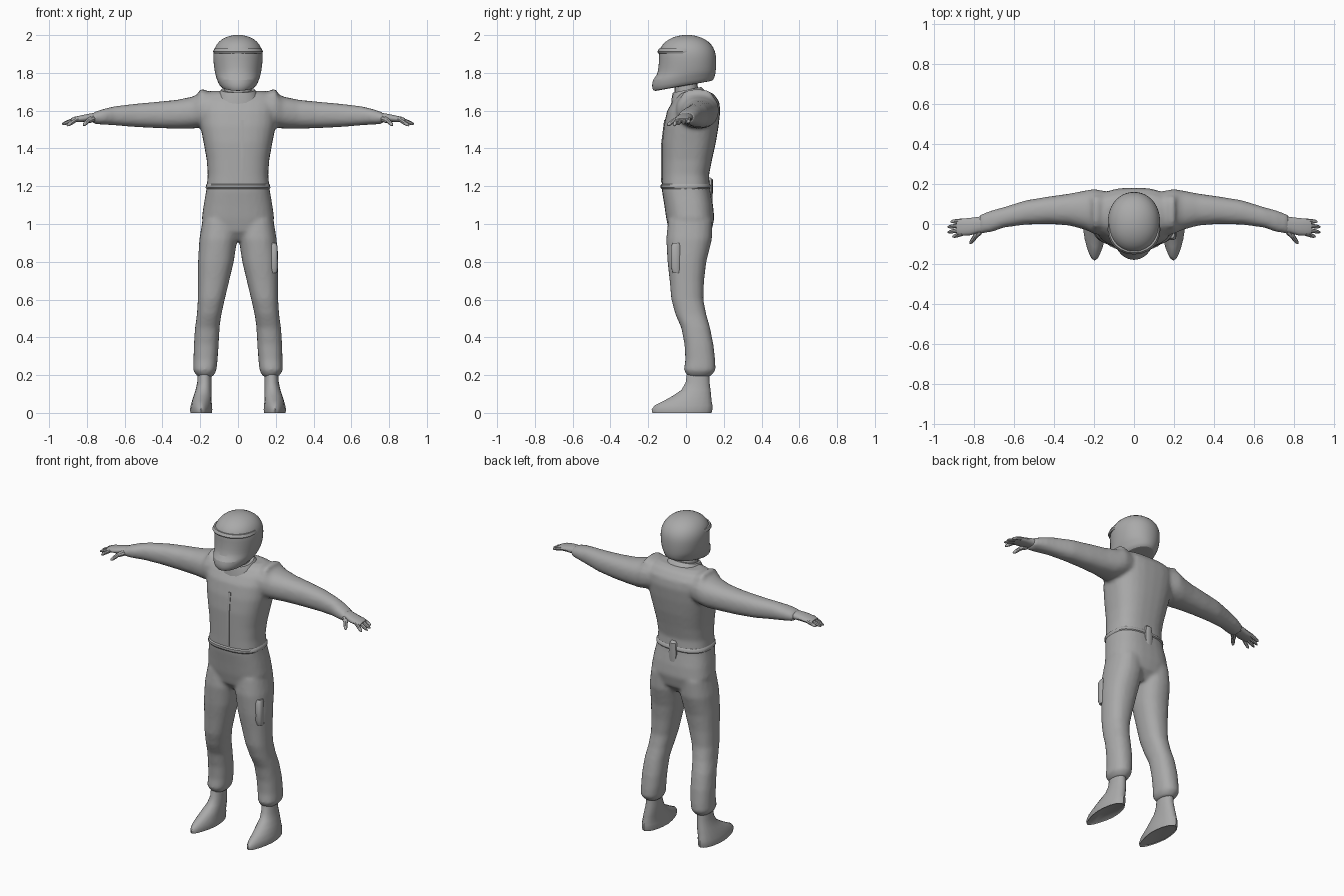
import bpy, bmesh, math
from mathutils import Vector

grey = bpy.data.materials.new("plain grey")
grey.diffuse_color = (0.4, 0.4, 0.4, 1)


def finish(name, bm, subsurf=0, angle=40):
    bmesh.ops.recalc_face_normals(bm, faces=bm.faces)
    me = bpy.data.meshes.new(name)
    bm.to_mesh(me)
    bm.free()
    me.materials.append(grey)
    ob = bpy.data.objects.new(name, me)
    bpy.context.collection.objects.link(ob)
    if subsurf:
        ob.modifiers.new("round", "SUBSURF").levels = subsurf
        ob.modifiers["round"].render_levels = subsurf
    bpy.ops.object.select_all(action="DESELECT")
    ob.select_set(True)
    bpy.context.view_layer.objects.active = ob
    bpy.ops.object.shade_smooth_by_angle(angle=math.radians(angle))
    return ob


def loft(bm, rings, n=20, power=2.3):
    """Skin closed rings given as (centre, u axis, v axis)."""
    loops = []
    for c, u, v in rings:
        loop = []
        for i in range(n):
            a = 2 * math.pi * i / n
            p, q = math.cos(a), math.sin(a)
            p = math.copysign(abs(p) ** (2 / power), p)
            q = math.copysign(abs(q) ** (2 / power), q)
            loop.append(bm.verts.new(Vector(c) + Vector(u) * p + Vector(v) * q))
        loops.append(loop)
    for a, b in zip(loops, loops[1:]):
        for i in range(n):
            bm.faces.new((a[i], a[(i + 1) % n], b[(i + 1) % n], b[i]))
    bm.faces.new(loops[0])
    bm.faces.new(loops[-1])


def upright(rows):
    """Rows of z, inner x, outer x, front y, back y, and optional tilt."""
    out = []
    for z, x0, x1, y0, y1, *t in rows:
        hy = (y1 - y0) / 2
        out.append((((x0 + x1) / 2, (y0 + y1) / 2, z), ((x1 - x0) / 2, 0, 0),
                    (0, hy, hy * (t[0] if t else 0))))
    return out


def sideways(rows, s):
    """Rows of x, low z, high z, front y, back y along an arm."""
    return [((s * x, (y0 + y1) / 2, (z0 + z1) / 2), (0, (y1 - y0) / 2, 0),
             (0, 0, (z1 - z0) / 2)) for x, z0, z1, y0, y1 in rows]


def mirror_rows(rows, s):
    return [(r[0], s * r[1], s * r[2], *r[3:]) for r in rows]


# Overalls: torso, shoulders, sleeves and trousers fused into one skin
torso = [(0.91, .07, -.05, .09), (0.96, .17, -.09, .135), (1.03, .192, -.105, .15),
         (1.10, .182, -.115, .143), (1.18, .168, -.128, .128), (1.26, .160, -.127, .122),
         (1.34, .166, -.127, .138), (1.43, .182, -.127, .158), (1.52, .200, -.118, .173),
         (1.60, .208, -.10, .182), (1.65, .208, -.07, .175), (1.69, .185, -.035, .145),
         (1.705, .14, 0, .11)]
sleeve = [(.12, 1.52, 1.70, -.06, .16), (.20, 1.51, 1.695, -.05, .175),
          (.24, 1.505, 1.675, -.03, .168), (.32, 1.505, 1.658, -.008, .152),
          (.42, 1.507, 1.648, 0, .138), (.54, 1.513, 1.637, -.003, .118),
          (.65, 1.522, 1.624, -.018, .084), (.71, 1.526, 1.61, -.04, .068),
          (.77, 1.53, 1.59, -.048, .045)]
trouser = [(1.02, .01, .188, -.095, .14), (.92, .004, .205, -.105, .138),
           (.80, .022, .212, -.098, .108), (.70, .046, .212, -.087, .096),
           (.60, .07, .213, -.078, .092), (.52, .088, .218, -.056, .108),
           (.45, .098, .228, -.025, .128), (.36, .102, .234, -.008, .146),
           (.28, .108, .236, -.004, .155), (.225, .114, .238, -.012, .157),
           (.205, .124, .225, .002, .14), (.19, .135, .212, .012, .125)]
bm = bmesh.new()
loft(bm, upright([(z, -w, w, a, b) for z, w, a, b in torso]), 28, 2.6)
for s in (-1, 1):
    loft(bm, sideways(sleeve, s))
    loft(bm, upright(mirror_rows(trouser, s)))
    # Raised shoulder seam
    loft(bm, sideways([(.15, 1.63, 1.698, -.02, .14), (.185, 1.62, 1.715, -.025, .145),
                       (.207, 1.62, 1.712, -.025, .145)], s))
suit = finish("overalls", bm, angle=60)
rm = suit.modifiers.new("fuse", "REMESH")
rm.mode, rm.voxel_size, rm.use_smooth_shade = "VOXEL", 0.011, True
sm = suit.modifiers.new("soften", "SMOOTH")
sm.factor, sm.iterations = 0.5, 5

# Neck and collar
bm = bmesh.new()
loft(bm, upright([(1.62, -.08, .08, -.06, .08), (1.80, -.065, .065, -.06, .05)]))
finish("neck", bm)
bm = bmesh.new()
loft(bm, upright([(1.64, -.13, .13, -.08, .13, .2), (1.69, -.105, .105, -.075, .10, .2),
                  (1.71, -.09, .09, -.07, .08, .2)]))
finish("collar", bm)

# Helmet with a tilted lower rim and a jutting chin guard
shell = [(1.732, -.065, .065, -.15, .12, .18), (1.728, -.095, .095, -.176, .142, .18),
         (1.752, -.108, .108, -.182, .152, .14), (1.778, -.117, .117, -.180, .156, .08),
         (1.795, -.122, .122, -.153, .158, .05), (1.83, -.128, .128, -.147, .161),
         (1.88, -.133, .133, -.143, .162), (1.915, -.131, .131, -.145, .156),
         (1.95, -.117, .117, -.128, .138), (1.98, -.087, .087, -.092, .102),
         (1.997, -.045, .045, -.045, .055), (2.001, -.012, .012, -.008, .018)]
bm = bmesh.new()
loft(bm, upright(shell), 24, 2.1)
finish("helmet", bm, 1)

# Visor brow: thin raised edge above the face opening
bm = bmesh.new()
loft(bm, upright([(1.903, -.128, .128, -.147, .10), (1.912, -.132, .132, -.152, .10),
                  (1.928, -.126, .126, -.143, .10)]), 24, 2.1)
finish("visor_brow", bm)

# Waistband, front placket, back tab and thigh pocket
bm = bmesh.new()
loft(bm, upright([(1.185, -.166, .166, -.128, .126), (1.192, -.171, .171, -.134, .132),
                  (1.206, -.170, .170, -.134, .131), (1.213, -.164, .164, -.127, .125)]), 28, 2.6)
finish("waistband", bm)
bm = bmesh.new()
loft(bm, upright([(1.22, .012, .03, -.132, -.12), (1.42, .012, .03, -.132, -.12),
                  (1.55, .012, .03, -.116, -.10)]), 8, 6)
finish("front_placket", bm)
bm = bmesh.new()
loft(bm, upright([(1.11, -.02, .02, .12, .139), (1.17, -.028, .028, .11, .142),
                  (1.235, -.022, .022, .10, .142), (1.245, -.015, .015, .10, .13)]), 12, 3)
finish("back_tab", bm)
bm = bmesh.new()
loft(bm, upright([(.74, .17, .207, -.07, -.03), (.77, .17, .212, -.08, -.03),
                  (.88, .17, .210, -.08, -.03), (.90, .17, .202, -.07, -.03)]), 12, 3)
finish("thigh_pocket", bm)

# Boots, toes turned slightly outward
boot = [(.005, .145, .25, -.165, .125), (.0, .138, .252, -.178, .135),
        (.018, .136, .254, -.182, .14), (.04, .138, .250, -.165, .14),
        (.065, .140, .243, -.115, .135), (.09, .140, .235, -.07, .133),
        (.12, .140, .225, -.025, .13), (.16, .139, .216, -.002, .125),
        (.23, .142, .212, .008, .122)]
finger_tips = [(.915, .012, 1.535), (.93, -.015, 1.53), (.93, -.042, 1.527), (.905, -.064, 1.52)]
for s, side in ((-1, "right"), (1, "left")):
    bm = bmesh.new()
    loft(bm, upright(mirror_rows(boot, s)), 20, 2.1)
    for v in bm.verts:  # pinch the toe
        if v.co.y < -.03:
            k = 1 - 2.2 * (-.03 - v.co.y)
            v.co.x = s * .2 + (v.co.x - s * .2) * k
    finish(side + "_boot", bm)

    # Palm, fingers and thumb
    bm = bmesh.new()
    loft(bm, sideways([(.74, 1.537, 1.59, -.04, .042), (.78, 1.542, 1.586, -.045, .035),
                       (.82, 1.54, 1.578, -.057, .03), (.865, 1.538, 1.568, -.058, .026),
                       (.885, 1.54, 1.56, -.05, .02)], s), 14)

    def digit(a, b, r):
        a, b = Vector((s * a[0], *a[1:])), Vector((s * b[0], *b[1:]))
        d = (b - a).normalized()
        u = d.cross(Vector((0, 0, 1))).normalized()
        w = u.cross(d)
        loft(bm, [(a.lerp(b, t), u * r * k, w * r * k)
                  for t, k in ((0, 1), (.5, .95), (.85, .75), (1, .3))], 8, 2)

    for i, tip in enumerate(finger_tips):
        digit((.855, .016 - .021 * i, 1.555), tip, .0115)
    digit((.765, -.03, 1.558), (.80, -.068, 1.545), .017)
    digit((.79, -.06, 1.55), (.818, -.098, 1.522), .012)
    finish(side + "_hand", bm)
